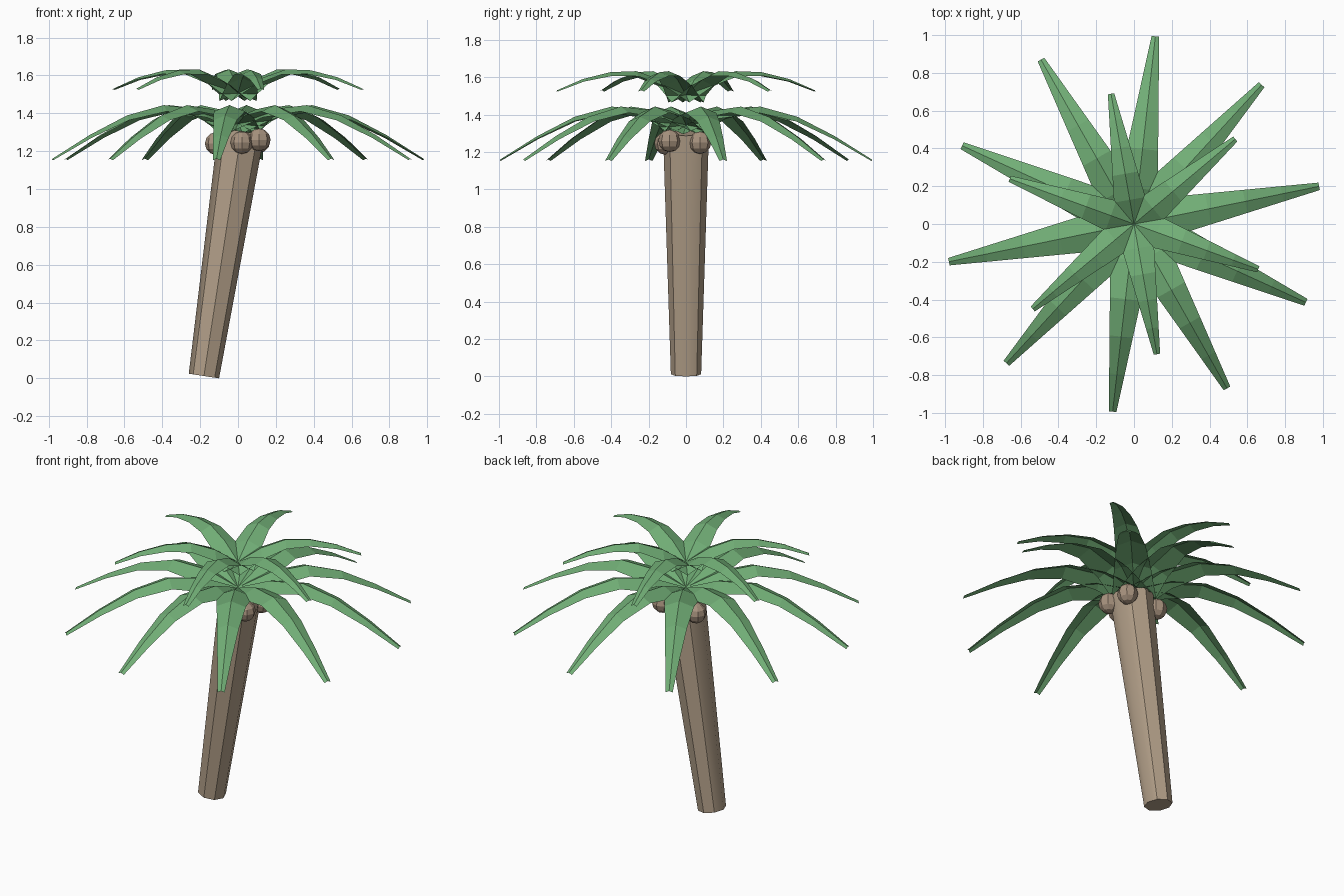
import bpy, bmesh, math
from mathutils import Matrix, Vector

cube = bpy.data.objects.get("Cube")
if cube:
    bpy.data.objects.remove(cube, do_unlink=True)


def material(name, rgb):
    m = bpy.data.materials.new(name)
    m.use_nodes = True
    color = (*rgb, 1)
    m.diffuse_color = color
    bsdf = next(n for n in m.node_tree.nodes if n.type == 'BSDF_PRINCIPLED')
    bsdf.inputs["Base Color"].default_value = color
    return m


def finish(bm, name, mat):
    mesh = bpy.data.meshes.new(name)
    bm.to_mesh(mesh)
    bm.free()
    mesh.materials.append(mat)
    obj = bpy.data.objects.new(name, mesh)
    bpy.context.collection.objects.link(obj)
    return obj


leaf_green = material("leaf green", (0.165, 0.42, 0.18))
bark_brown = material("bark brown", (0.45, 0.35, 0.25))
nut_brown = material("nut brown", (0.39, 0.29, 0.21))

# Leaning, tapered eight-sided trunk, soft only along its two lean-side edges
base, top = Vector((-0.18, 0, 0.012)), Vector((0.018, 0, 1.305))
axis = top - base
place = Matrix.Translation((base + top) / 2) @ Matrix.Rotation(math.atan2(axis.x, axis.z), 4, 'Y')
bm = bmesh.new()
bmesh.ops.create_cone(bm, cap_ends=True, segments=8, radius1=0.081, radius2=0.123,
                      depth=axis.length, matrix=place)
for f in bm.faces:
    f.smooth = True
for e in bm.edges:
    e.smooth = abs(e.verts[0].co.y + e.verts[1].co.y) < 0.01
finish(bm, "trunk", bark_brown)

# Cluster of nuts under the crown
nuts = [(0.02, -0.11, 1.245), (0.112, -0.088, 1.26), (0.11, 0.075, 1.25), (-0.115, 0.064, 1.24)]
for i, spot in enumerate(nuts):
    bm = bmesh.new()
    bmesh.ops.create_uvsphere(bm, u_segments=8, v_segments=6, radius=0.06,
                              matrix=Matrix.Translation(spot))
    finish(bm, f"nut_{i + 1}", nut_brown)


def crown(name, count, start, profile, half_width, tip_width, drop):
    """Ring of arching leaves; each is a folded strip with a raised midrib."""
    bm = bmesh.new()
    reach = profile[-1][0]
    for k in range(count):
        turn = Matrix.Rotation(math.radians(start) + k * math.tau / count, 4, 'Z')
        rows = []
        for r, z in profile:
            w = half_width + (tip_width - half_width) * r / reach
            fold = drop * (w / half_width)
            rows.append([bm.verts.new(turn @ Vector((r, s * w, z - abs(s) * fold)))
                         for s in (-1, 0, 1)])
        for a, b in zip(rows, rows[1:]):
            for j in range(2):
                bm.faces.new((a[j], b[j], b[j + 1], a[j + 1]))
    finish(bm, name, leaf_green)


# Wide drooping lower leaves and a smaller raised upper ring
crown("lower_leaves", 10, 11.5,
      [(0, 1.345), (0.19, 1.42), (0.4, 1.443), (0.6, 1.388), (0.8, 1.285), (1.0, 1.16)],
      0.125, 0.02, 0.05)
crown("upper_leaves", 6, 40,
      [(0, 1.505), (0.13, 1.585), (0.27, 1.632), (0.41, 1.627), (0.56, 1.59), (0.7, 1.53)],
      0.1, 0.017, 0.04)
